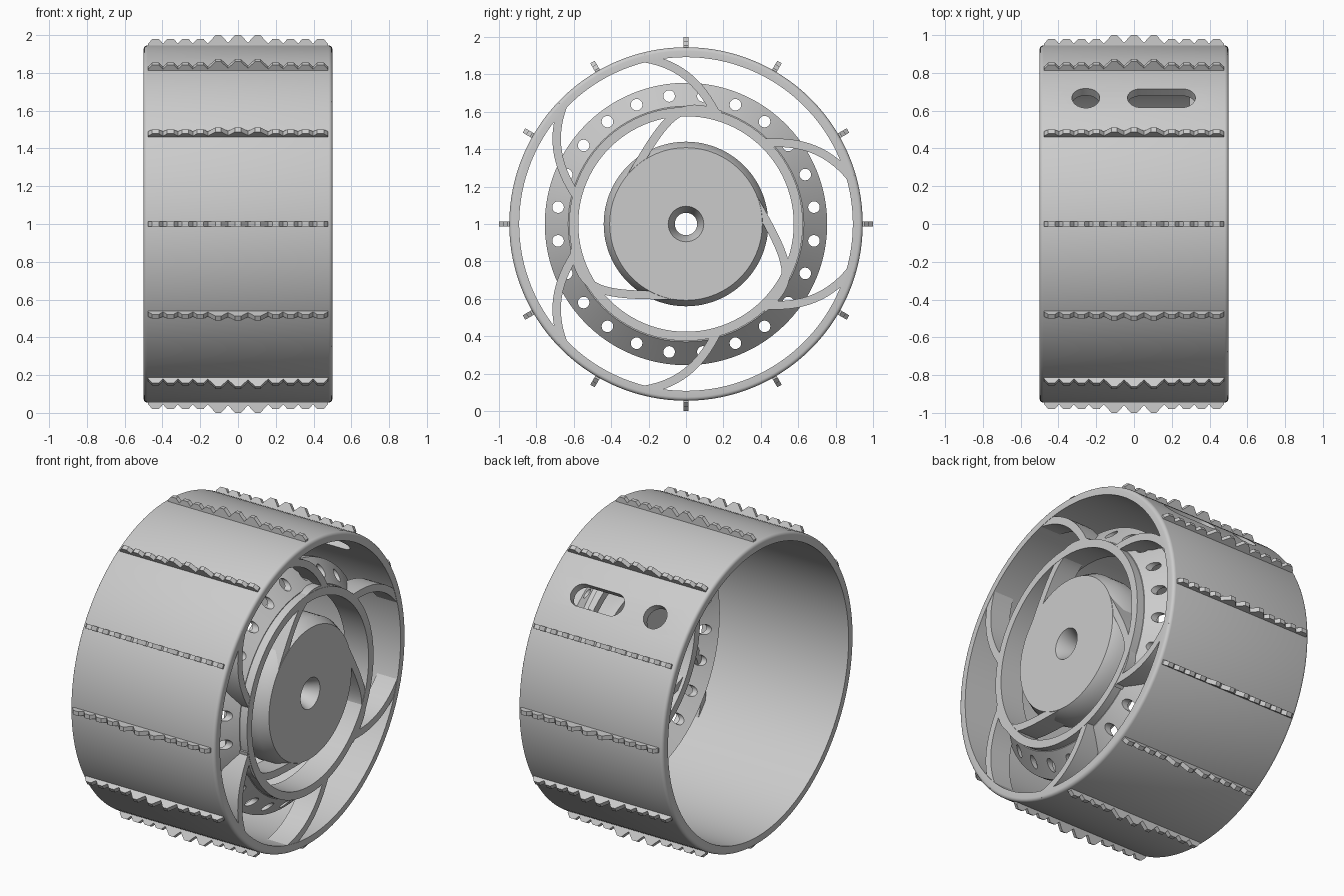
import bpy, bmesh, math
from mathutils import Vector, Matrix
from mathutils.geometry import interpolate_bezier

cube = bpy.data.objects.get("Cube")
if cube:
    bpy.data.objects.remove(cube, do_unlink=True)

grey = bpy.data.materials.new("plain_grey")
grey.use_nodes = True
grey.diffuse_color = (0.6, 0.6, 0.6, 1)
grey.node_tree.nodes["Principled BSDF"].inputs["Base Color"].default_value = (0.6, 0.6, 0.6, 1)

AXLE = Vector((0, 0, 1))
FRONT = 0.5


def finish(name, bm):
    """Turn a bmesh around the axle into a named, shaded object."""
    bmesh.ops.recalc_face_normals(bm, faces=bm.faces)
    bmesh.ops.translate(bm, verts=bm.verts, vec=AXLE)
    mesh = bpy.data.meshes.new(name)
    bm.to_mesh(mesh)
    bm.free()
    obj = bpy.data.objects.new(name, mesh)
    bpy.context.collection.objects.link(obj)
    mesh.materials.append(grey)
    activate(obj)
    bpy.ops.object.shade_smooth_by_angle(angle=math.radians(30))
    return obj


def activate(obj):
    bpy.ops.object.select_all(action='DESELECT')
    obj.select_set(True)
    bpy.context.view_layer.objects.active = obj


def lathe(name, profile, segments=96):
    """Revolve a closed (x, radius) profile about the x axis."""
    bm = bmesh.new()
    rings = []
    for i in range(segments):
        a = math.tau * i / segments
        rings.append([bm.verts.new((x, r * math.cos(a), r * math.sin(a))) for x, r in profile])
    n = len(profile)
    for i in range(segments):
        p, q = rings[i], rings[(i + 1) % segments]
        for j in range(n):
            k = (j + 1) % n
            bm.faces.new((p[j], p[k], q[k], q[j]))
    return finish(name, bm)


def prism(bm, points, offset, matrix=Matrix()):
    """Extrude a closed outline of 3D points by an offset."""
    lo = [bm.verts.new(matrix @ Vector(p)) for p in points]
    hi = [bm.verts.new(matrix @ (Vector(p) + Vector(offset))) for p in points]
    bm.faces.new(lo)
    bm.faces.new(hi)
    for i in range(len(lo)):
        j = (i + 1) % len(lo)
        bm.faces.new((lo[i], lo[j], hi[j], hi[i]))


def turn(degrees):
    return Matrix.Rotation(math.radians(degrees), 4, 'X')


def ribbon(name, curve, width, back, angle, flip=1):
    """Curved bar in the wheel plane, following a bezier of (y, z) points."""
    path = interpolate_bezier(*[Vector((back, y, z * flip)) for y, z in curve], 18)
    left, right = [], []
    for i, p in enumerate(path):
        t = (path[min(i + 1, 17)] - path[max(i - 1, 0)]).normalized()
        side = Vector((0, -t.z, t.y)) * width / 2
        left.append(p + side)
        right.append(p - side)
    bm = bmesh.new()
    prism(bm, left + right[::-1], (FRONT - 0.002 - back, 0, 0), turn(angle))
    return finish(name, bm)


def cut(obj, bm):
    """Subtract a cutter mesh and discard it."""
    cutter = finish("cutter", bm)
    cutter.hide_render = True
    activate(obj)
    mod = obj.modifiers.new("cut", 'BOOLEAN')
    mod.operation = 'DIFFERENCE'
    mod.solver = 'EXACT'
    mod.object = cutter
    bpy.ops.object.modifier_apply(modifier=mod.name)
    bpy.data.objects.remove(cutter, do_unlink=True)
    bpy.ops.object.shade_smooth_by_angle(angle=math.radians(30))


def capsule(x0, x1, radius, z):
    """Outline of a slot along x, seen from above."""
    pts = []
    for i in range(24):
        a = math.tau * (i + 0.5) / 24
        pts.append(((x1 if math.cos(a) > 0 else x0) + radius * math.cos(a), radius * math.sin(a), z))
    return pts


# Outer drum with rounded rims
OUT, IN, EDGE = 0.945, 0.892, 0.02
arc = [(FRONT - EDGE + EDGE * math.sin(a), OUT - EDGE + EDGE * math.cos(a))
       for a in (math.pi / 2 * i / 4 for i in range(5))]
drum = lathe("drum", [(-x, r) for x, r in arc[::-1]] + arc + [(FRONT, IN), (-FRONT, IN)], 128)

# Slot and round opening in the drum wall, facing up and back
bm = bmesh.new()
for x0, x1, r in ((0.035, 0.255, 0.07), (-0.256, -0.254, 0.073)):
    prism(bm, capsule(x0, x1, r, 0.8), (0, 0, 0.3), turn(-45))
cut(drum, bm)

# Toothed grip fins: three tall teeth in the middle, four low lumps on each side
half = [(0.0, 1.0), (0.015, 1.0), (0.053, 0.96), (0.09, 1.0), (0.118, 1.0), (0.16, 0.955)]
for k in range(4):
    x = 0.16 + k * 0.079
    half += [(x + 0.022, 0.979), (x + 0.057, 0.979), (x + 0.079, 0.955)]
half.append((half[-1][0], 0.92))
outline = [(-x, -0.0135, r) for x, r in half[:0:-1]] + [(x, -0.0135, r) for x, r in half]
for i in range(12):
    bm = bmesh.new()
    prism(bm, outline, (0, 0.027, 0), turn(30 * i))
    finish("grip_fin", bm)

# Inner ring
lathe("inner_ring", [(0.34, 0.576), (FRONT, 0.576), (FRONT, 0.625), (0.34, 0.625)])

# Sloped flange behind the ring, with a circle of holes
flange = lathe("sloped_flange", [(0.45, 0.61), (0.45, 0.63), (0.325, 0.755), (0.295, 0.755),
                                 (0.42, 0.61)])
bm = bmesh.new()
for i in range(24):
    a = math.radians(7.5 + 15 * i)
    centre = Vector((0.2, 0.69 * math.cos(a), 0.69 * math.sin(a)))
    circle = [centre + Vector((0, 0.031 * math.cos(b), 0.031 * math.sin(b)))
              for b in (math.tau * j / 20 for j in range(20))]
    prism(bm, circle, (0.4, 0, 0))
cut(flange, bm)

# Curved outer spokes in three mirrored pairs
spoke = [(-0.58, 0.14), (-0.66, 0.26), (-0.74, 0.42), (-0.655, 0.64)]
for angle in (0, 120, 240):
    for flip in (1, -1):
        ribbon("outer_spoke", spoke, 0.045, 0.36, angle, flip)

# Hub with tapered wall and tapered bore
lathe("hub", [(0.32, 0.06), (0.42, 0.06), (FRONT, 0.095), (FRONT, 0.408), (0.44, 0.44), (0.32, 0.44)])

# Swirling hub arms, tangent to the hub
arm = [(0, -0.381), (-0.45, -0.381), (-0.56, -0.38), (-0.598, -0.13)]
for angle in (0, 120, 240):
    ribbon("hub_arm", arm, 0.045, 0.36, angle)
